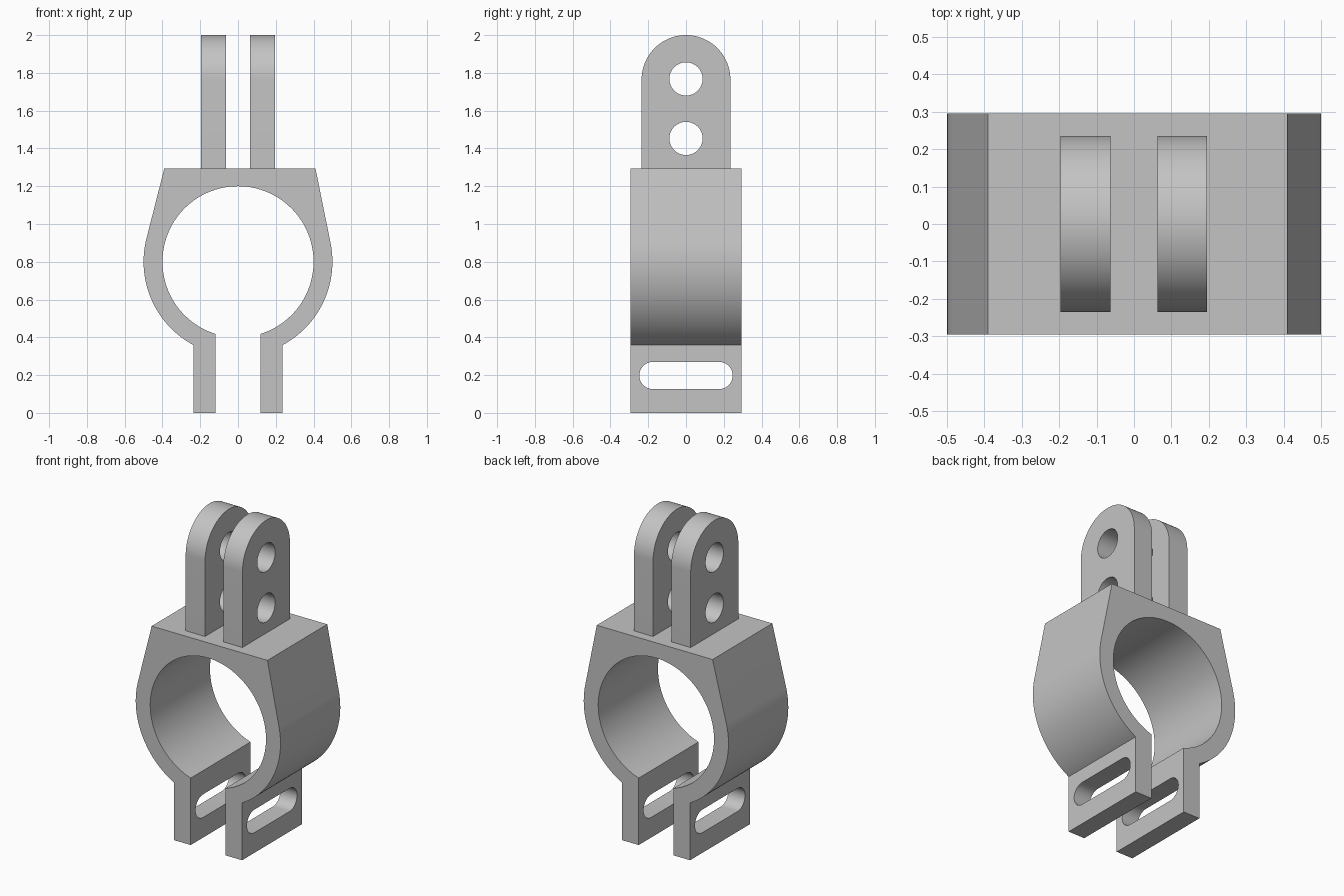
import bpy, bmesh
from math import sin, cos, pi, hypot, atan2, acos, asin

# Remove the default object
if "Cube" in bpy.data.objects:
    bpy.data.objects.remove(bpy.data.objects["Cube"])

grey = bpy.data.materials.new("light grey")
grey.use_nodes = True
colour = (0.55, 0.55, 0.55, 1)
grey.diffuse_color = colour
grey.node_tree.nodes["Principled BSDF"].inputs["Base Color"].default_value = colour


def arc(cx, cz, r, start, end, steps):
    """Points along an arc, both ends included."""
    angles = [start + (end - start) * i / steps for i in range(steps + 1)]
    return [(cx + r * cos(a), cz + r * sin(a)) for a in angles]


def extrude(name, outline, axis, low, high):
    """Solid from a closed outline, extruded along x or y."""
    bm = bmesh.new()

    def place(p, d):
        return (d, p[0], p[1]) if axis == "x" else (p[0], d, p[1])

    near = [bm.verts.new(place(p, low)) for p in outline]
    far = [bm.verts.new(place(p, high)) for p in outline]
    bm.faces.new(near)
    bm.faces.new(far[::-1])
    for i in range(len(near)):
        j = (i + 1) % len(near)
        bm.faces.new((near[j], near[i], far[i], far[j]))
    bmesh.ops.recalc_face_normals(bm, faces=bm.faces)
    mesh = bpy.data.meshes.new(name)
    bm.to_mesh(mesh)
    bm.free()
    mesh.materials.append(grey)
    obj = bpy.data.objects.new(name, mesh)
    bpy.context.collection.objects.link(obj)
    return obj


def activate(obj):
    bpy.ops.object.select_all(action="DESELECT")
    obj.select_set(True)
    bpy.context.view_layer.objects.active = obj


def cut(obj, cutter):
    """Subtract the cutter, then discard it."""
    mod = obj.modifiers.new("cut", "BOOLEAN")
    mod.operation, mod.solver, mod.object = "DIFFERENCE", "EXACT", cutter
    activate(obj)
    bpy.ops.object.modifier_apply(modifier=mod.name)
    bpy.data.objects.remove(cutter)


def finish(obj):
    activate(obj)
    bpy.ops.object.shade_smooth_by_angle(angle=pi / 6)


# Clamp ring: open at the bottom, shoulders tangent to the ring, flat top
ring_z, outer, inner = 0.8, 0.5, 0.4
leg_in, leg_out, top_z = 0.12, 0.235, 1.295
half_depth = 0.295


def tangent_angle(x):
    """Angle on the ring where the line from a top corner touches it."""
    rise = top_z - ring_z
    return atan2(rise, x) - acos(outer / hypot(x, rise))


right_top, left_top = 0.41, 0.39
outer_gap, inner_gap = asin(leg_out / outer), asin(leg_in / inner)
outline = [(leg_out, 0)]
outline += arc(0, ring_z, outer, -pi / 2 + outer_gap, tangent_angle(right_top), 40)
outline += [(right_top, top_z), (-left_top, top_z)]
outline += arc(0, ring_z, outer, pi - tangent_angle(left_top), 1.5 * pi - outer_gap, 40)
outline += [(-leg_out, 0), (-leg_in, 0)]
outline += arc(0, ring_z, inner, 1.5 * pi - inner_gap, -pi / 2 + inner_gap, 96)
outline += [(leg_in, 0)]
clamp = extrude("clamp_ring", outline, "y", -half_depth, half_depth)

# Rounded bolt slot through both legs
slot_r, slot_end, slot_z = 0.072, 0.175, 0.198
slot = arc(slot_end, slot_z, slot_r, -pi / 2, pi / 2, 20)
slot += arc(-slot_end, slot_z, slot_r, pi / 2, 1.5 * pi, 20)
cut(clamp, extrude("slot_cutter", slot, "x", -0.4, 0.4))
finish(clamp)

# Pair of round-topped lugs, each with two pin holes
lug_r = 0.235
lug = [(-lug_r, top_z), (lug_r, top_z)] + arc(0, 2 - lug_r, lug_r, 0, pi, 48)
for name, low, high in (("left_lug", 0.063, 0.195), ("right_lug", -0.197, -0.063)):
    plate = extrude(name, lug, "x", low, high)
    for hole_z in (1.768, 1.453):
        hole = arc(0, hole_z, 0.088, 0, 2 * pi, 48)[:-1]
        cut(plate, extrude("hole_cutter", hole, "x", low - 0.1, high + 0.1))
    finish(plate)
